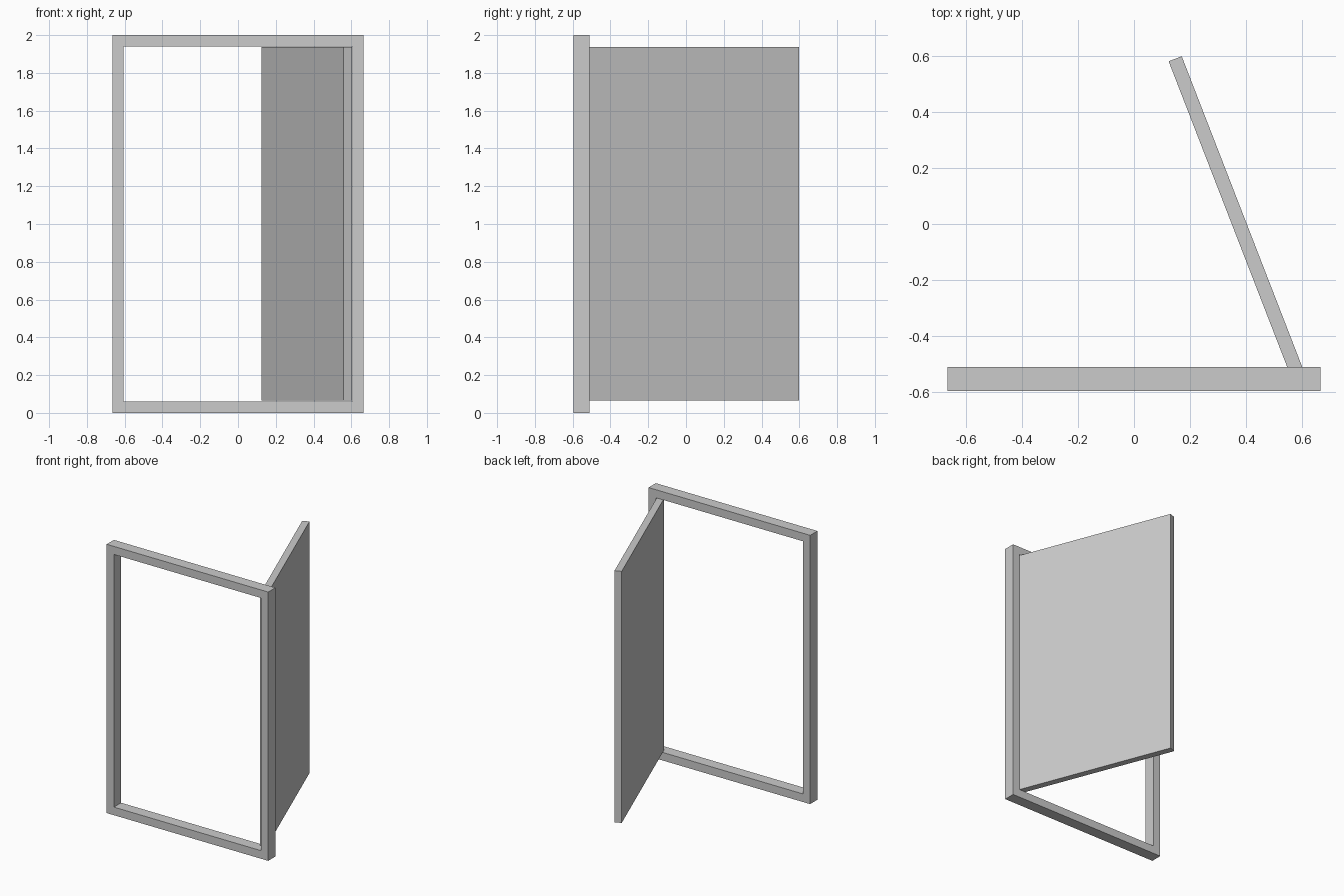
import bpy
import bmesh
from math import radians
from mathutils import Matrix, Vector

cube = bpy.data.objects.get("Cube")
if cube:
    bpy.data.objects.remove(cube, do_unlink=True)

grey = bpy.data.materials.new("light_grey")
grey.use_nodes = True
colour = (0.6, 0.6, 0.6, 1)
grey.diffuse_color = colour
grey.node_tree.nodes["Principled BSDF"].inputs["Base Color"].default_value = colour


def finish(name, bm):
    bmesh.ops.recalc_face_normals(bm, faces=bm.faces)
    mesh = bpy.data.meshes.new(name)
    bm.to_mesh(mesh)
    bm.free()
    mesh.materials.append(grey)
    obj = bpy.data.objects.new(name, mesh)
    bpy.context.collection.objects.link(obj)
    return obj


# Door frame: a rectangular ring extruded through its depth
half_w, height, bar = 0.665, 2.0, 0.06
front_y, back_y = -0.595, -0.51


def rectangle(bm, inset):
    x, low, high = half_w - inset, inset, height - inset
    return [bm.verts.new((px, front_y, pz))
            for px, pz in ((-x, low), (x, low), (x, high), (-x, high))]


bm = bmesh.new()
outer, inner = rectangle(bm, 0), rectangle(bm, bar)
for i in range(4):
    j = (i + 1) % 4
    bm.faces.new((outer[i], outer[j], inner[j], inner[i]))
ring = bmesh.ops.extrude_face_region(bm, geom=bm.faces[:], use_keep_orig=True)
moved = [g for g in ring["geom"] if isinstance(g, bmesh.types.BMVert)]
bmesh.ops.translate(bm, verts=moved, vec=(0, back_y - front_y, 0))
finish("door_frame", bm)

# Door leaf: a slab hinged at its outer corner, swung open behind the frame
width, thick, low, high = 1.2, 0.05, 0.065, 1.937
bm = bmesh.new()
bmesh.ops.create_cube(bm, size=1)
bmesh.ops.scale(bm, vec=(width, thick, high - low), verts=bm.verts)
bmesh.ops.translate(bm, vec=(-width / 2, -thick / 2, (low + high) / 2), verts=bm.verts)
door = finish("door_leaf", bm)
door.matrix_world = (Matrix.Translation(Vector((0.604, -0.521, 0)))
                     @ Matrix.Rotation(radians(-68.8), 4, 'Z'))
